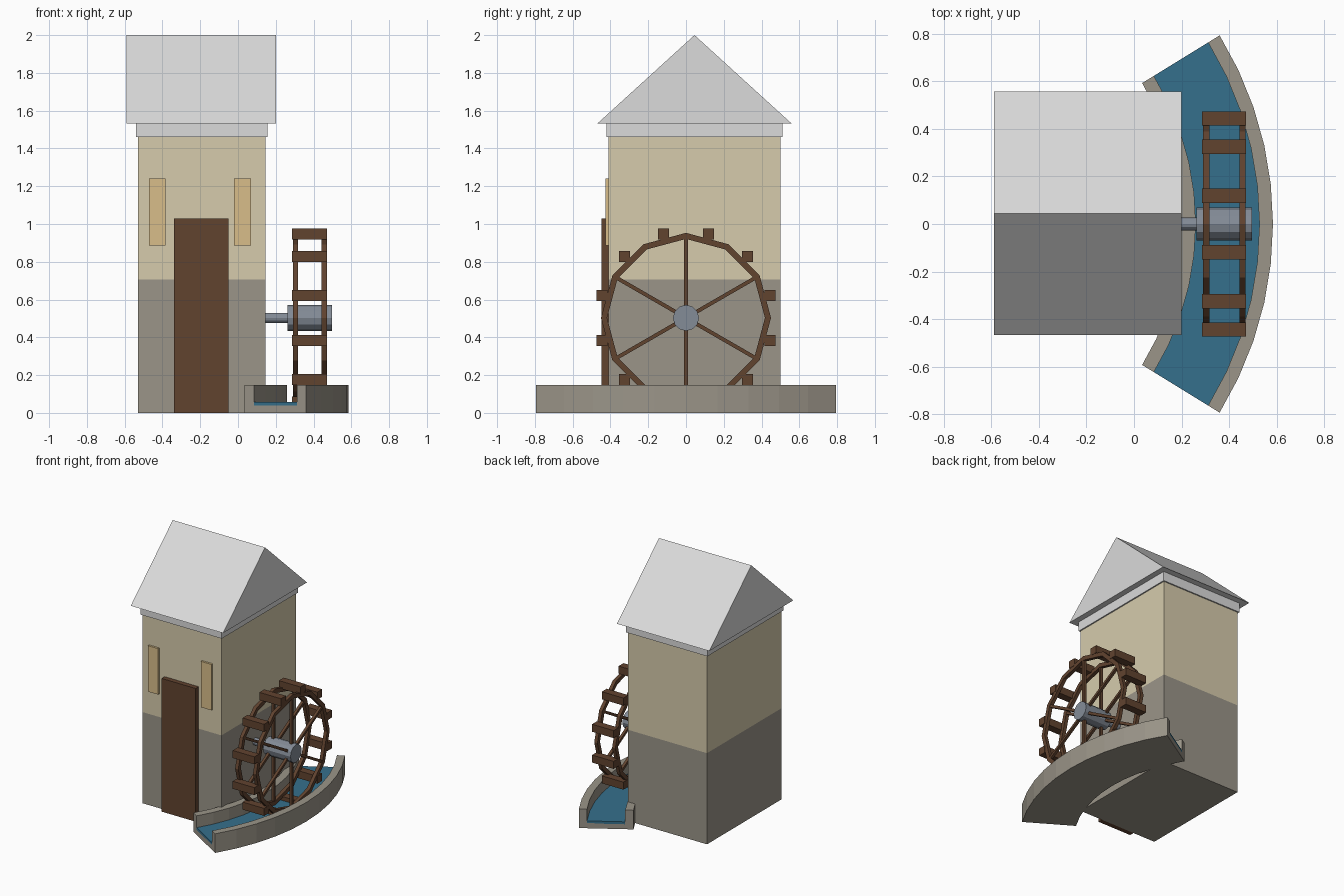
import bpy, bmesh, math
from mathutils import Matrix, Vector

if "Cube" in bpy.data.objects:
    bpy.data.objects.remove(bpy.data.objects["Cube"])


def material(name, rgb):
    m = bpy.data.materials.new(name)
    lin = [((c / 255 + 0.055) / 1.055) ** 2.4 for c in rgb]
    m.diffuse_color = (*lin, 1)
    m.use_nodes = True
    m.node_tree.nodes["Principled BSDF"].inputs["Base Color"].default_value = m.diffuse_color
    return m


STONE = material("stone", (155, 149, 137))
PLASTER = material("plaster", (214, 203, 172))
ROOF = material("roof_grey", (219, 219, 219))
WOOD = material("dark_wood", (97, 67, 47))
PANE = material("window_tan", (217, 190, 138))
METAL = material("axle_metal", (132, 140, 151))
WATER = material("water", (53, 112, 140))


def finish(name, bm, *mats):
    bmesh.ops.recalc_face_normals(bm, faces=bm.faces[:])
    me = bpy.data.meshes.new(name)
    bm.to_mesh(me)
    bm.free()
    for m in mats:
        me.materials.append(m)
    ob = bpy.data.objects.new(name, me)
    bpy.context.collection.objects.link(ob)
    return ob


def add_box(bm, x0, x1, y0, y1, z0, z1, mat=Matrix()):
    centre = Matrix.Translation(((x0 + x1) / 2, (y0 + y1) / 2, (z0 + z1) / 2))
    size = Matrix.Diagonal((x1 - x0, y1 - y0, z1 - z0, 1))
    bmesh.ops.create_cube(bm, size=1, matrix=mat @ centre @ size)


def box(name, mat, *dims):
    bm = bmesh.new()
    add_box(bm, *dims)
    return finish(name, bm, mat)


def loft(bm, rings, closed):
    """Skin a list of point rings; closed joins last to first, else caps ends."""
    vs = [[bm.verts.new(p) for p in r] for r in rings]
    n = len(vs[0])
    for i in range(len(vs) if closed else len(vs) - 1):
        a, b = vs[i], vs[(i + 1) % len(vs)]
        for j in range(n):
            k = (j + 1) % n
            bm.faces.new((a[j], a[k], b[k], b[j]))
    if not closed:
        bm.faces.new(vs[0])
        bm.faces.new(vs[-1][::-1])


# Tower: stone below, plaster above
bm = bmesh.new()
add_box(bm, -0.53, 0.145, -0.41, 0.50, 0, 1.46)
bmesh.ops.bisect_plane(bm, geom=bm.verts[:] + bm.edges[:] + bm.faces[:],
                       plane_co=(0, 0, 0.705), plane_no=(0, 0, 1))
for f in bm.faces:
    f.material_index = int(f.calc_center_median().z > 0.705)
finish("tower_walls", bm, STONE, PLASTER)

# Eave band and gable roof
box("eave_band", ROOF, -0.54, 0.155, -0.42, 0.51, 1.46, 1.535)
bm = bmesh.new()
gable = [(-0.468, 1.533), (0.558, 1.533), (0.045, 2.0)]
loft(bm, [[(x, y, z) for y, z in gable] for x in (-0.59, 0.20)], False)
finish("gable_roof", bm, ROOF)

# Door and windows
box("door", WOOD, -0.34, -0.05, -0.447, -0.41, 0, 1.03)
box("window_left", PANE, -0.472, -0.385, -0.426, -0.41, 0.885, 1.24)
box("window_right", PANE, -0.02, 0.07, -0.426, -0.41, 0.885, 1.24)

# Water wheel: two rims with spokes, then paddles
HUB = Vector((0, 0, 0.503))
for side, x0 in (("inner", 0.29), ("outer", 0.443)):
    x1 = x0 + 0.027
    bm = bmesh.new()
    rings = []
    for i in range(12):
        a = math.radians(30 * i)
        rings.append([(x, r * math.cos(a), HUB.z + r * math.sin(a))
                      for x, r in ((x0, 0.418), (x1, 0.418), (x1, 0.45), (x0, 0.45))])
    loft(bm, rings, True)
    finish("wheel_rim_" + side, bm, WOOD)
    bm = bmesh.new()
    for i in range(3):
        turn = Matrix.Translation(HUB) @ Matrix.Rotation(math.radians(60 * i), 4, 'X')
        add_box(bm, x0 + 0.003, x1 - 0.003, -0.01, 0.01, -0.425, 0.425, turn)
    finish("wheel_spokes_" + side, bm, WOOD)

bm = bmesh.new()
for i in range(12):
    a = math.radians(15 + 30 * i)
    y, z = 0.46 * math.cos(a), HUB.z + 0.46 * math.sin(a)
    add_box(bm, 0.287, 0.472, y - 0.03, y + 0.03, z - 0.029, z + 0.029)
finish("wheel_paddles", bm, WOOD)

# Axle and hub
for name, x0, x1, r in (("axle", 0.10, 0.27, 0.027), ("wheel_hub", 0.263, 0.497, 0.069)):
    bm = bmesh.new()
    bmesh.ops.create_cone(bm, cap_ends=True, segments=12, radius1=r, radius2=r, depth=x1 - x0,
                          matrix=Matrix.Translation(((x0 + x1) / 2, 0, HUB.z))
                          @ Matrix.Rotation(math.pi / 2, 4, 'Y'))
    finish(name, bm, METAL)


# Curved mill race: cross-section (radius, height) swept around an arc
def sweep(name, mat, section, half_angle=31.6, steps=10):
    bm = bmesh.new()
    rings = []
    for i in range(steps + 1):
        a = math.radians(half_angle * (2 * i / steps - 1))
        rings.append([(-0.93 + r * math.cos(a), r * math.sin(a), z) for r, z in section])
    loft(bm, rings, False)
    return finish(name, bm, mat)


sweep("mill_race", STONE, [(1.132, 0), (1.515, 0), (1.515, 0.148), (1.458, 0.148),
                           (1.458, 0.04), (1.19, 0.04), (1.19, 0.148), (1.132, 0.148)])
sweep("race_water", WATER, [(1.19, 0.038), (1.458, 0.038), (1.458, 0.057), (1.19, 0.057)])
